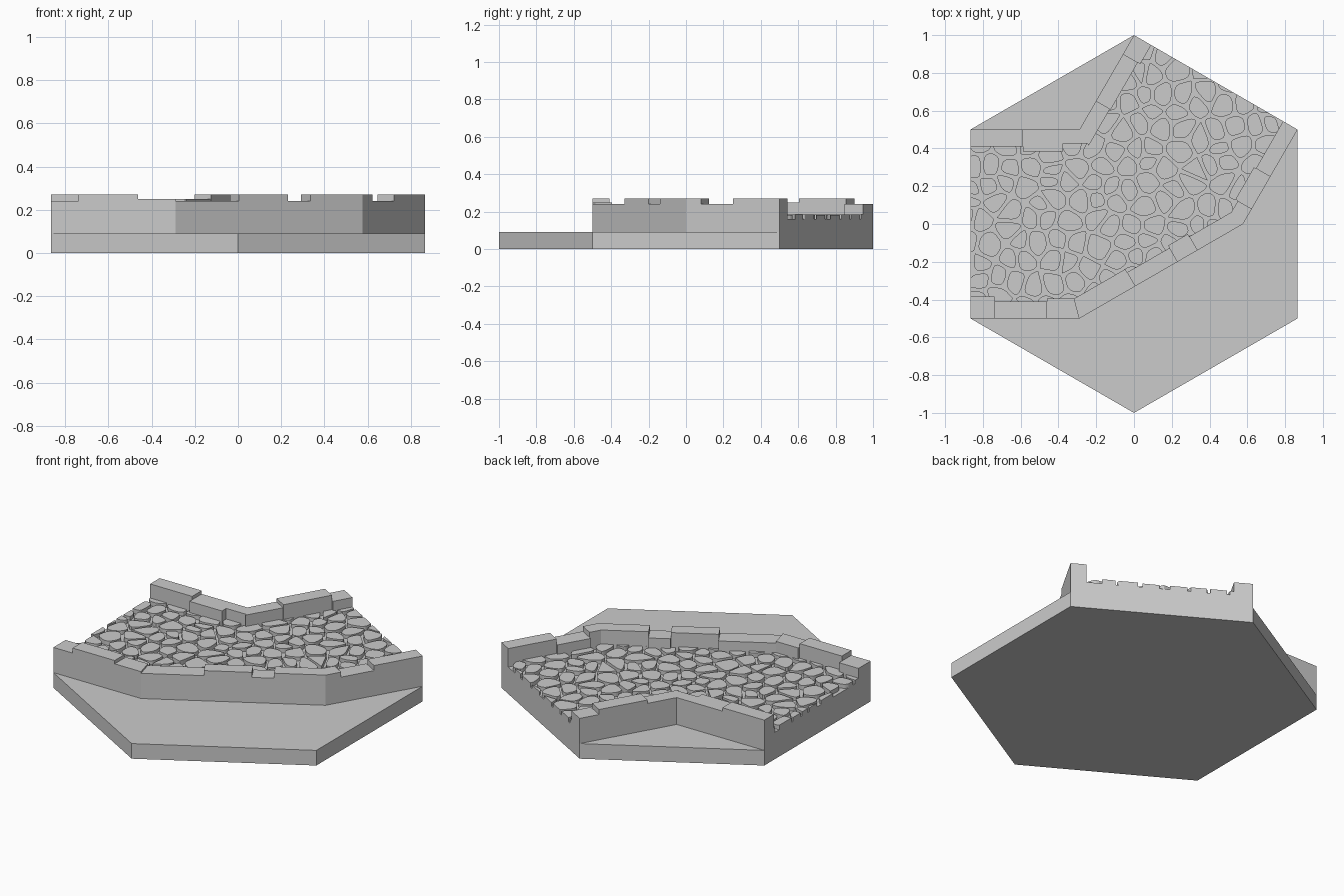
import bpy, bmesh, math, random
from mathutils import Vector

if "Cube" in bpy.data.objects:
    bpy.data.objects.remove(bpy.data.objects["Cube"])

random.seed(7)
stone_grey = bpy.data.materials.new("stone_grey")
stone_grey.diffuse_color = (0.6, 0.6, 0.6, 1)
stone_grey.use_nodes = True
stone_grey.node_tree.nodes["Principled BSDF"].inputs["Base Color"].default_value = stone_grey.diffuse_color

S = math.sqrt(3) / 2
BASE_Z, FLOOR_Z, COBBLE_Z = 0.09, 0.16, 0.185


def prisms(name, items):
    """One object made of upright prisms; items are (outline, bottom, top)."""
    bm = bmesh.new()
    for pts, z0, z1 in items:
        low = [bm.verts.new((p[0], p[1], z0)) for p in pts]
        high = [bm.verts.new((p[0], p[1], z1)) for p in pts]
        bm.faces.new(low[::-1])
        bm.faces.new(high)
        n = len(pts)
        for i in range(n):
            j = (i + 1) % n
            bm.faces.new((low[i], low[j], high[j], high[i]))
    bmesh.ops.recalc_face_normals(bm, faces=bm.faces)
    mesh = bpy.data.meshes.new(name)
    bm.to_mesh(mesh)
    bm.free()
    mesh.materials.append(stone_grey)
    obj = bpy.data.objects.new(name, mesh)
    bpy.context.collection.objects.link(obj)
    return obj


def clip(poly, point, normal):
    """Keep the part of a polygon behind the line through point."""
    out = []
    for i, a in enumerate(poly):
        b = poly[(i + 1) % len(poly)]
        da, db = (a - point).dot(normal), (b - point).dot(normal)
        if da <= 0:
            out.append(a)
        if (da < 0 < db) or (db < 0 < da):
            out.append(a.lerp(b, da / (da - db)))
    return out


def area(poly):
    return 0.5 * sum(a.cross(b) for a, b in zip(poly, poly[1:] + poly[:1]))


def rounded(poly, steps=2):
    """Cut the corners of a polygon repeatedly."""
    for _ in range(steps):
        new = []
        for a, b in zip(poly, poly[1:] + poly[:1]):
            new += [a.lerp(b, 0.22), a.lerp(b, 0.78)]
        poly = new
    return poly


# Hexagonal base
hexagon = [Vector((math.sin(math.radians(60 * i)), math.cos(math.radians(60 * i))))
           for i in range(6)]
prisms("hex_base", [(hexagon, 0, BASE_Z)])

# Raised road bed with a bend
left_path = [Vector(p) for p in ((-S, 0.5), (-S / 3, 0.5), (0, 1))]
right_path = [Vector(p) for p in ((S, 0.5), (S * 2 / 3, 0), (-S / 3, -0.5), (-S, -0.5))]
prisms("road_bed", [(left_path + right_path, BASE_Z, FLOOR_Z)])


# Parapet walls: blocks of (end fraction, thickness, top height) on each segment
def wall(name, path, segments):
    dirs = [(b - a).normalized() for a, b in zip(path, path[1:])]
    mitre = [0]
    for d, e in zip(dirs, dirs[1:]):
        mitre.append(math.tan(math.atan2(d.cross(e), d.dot(e)) / 2))
    mitre.append(0)
    items = []
    for i, blocks in enumerate(segments):
        a, b, d = path[i], path[i + 1], dirs[i]
        inward = Vector((d.y, -d.x))
        t0 = 0
        for t1, thick, top in blocks:
            p, q = a.lerp(b, t0), a.lerp(b, t1)
            s0 = -mitre[i] * thick if t0 == 0 else 0
            s1 = mitre[i + 1] * thick if t1 == 1 else 0
            items.append(([p, q, q + inward * thick + d * s1,
                           p + inward * thick + d * s0], FLOOR_Z, top))
            t0 = t1
    prisms(name, items)


wall("back_left_wall", left_path, [
    [(0.48, 0.09, 0.27), (0.85, 0.115, 0.25), (1, 0.075, 0.25)],
    [(0.3, 0.085, 0.25), (0.8, 0.09, 0.27), (1, 0.105, 0.24)],
])
wall("front_right_wall", right_path, [
    [(0.5, 0.088, 0.27), (0.84, 0.1, 0.24), (1, 0.085, 0.27)],
    [(0.28, 0.085, 0.27), (0.4, 0.1, 0.24), (0.66, 0.085, 0.27), (1, 0.105, 0.24)],
    [(0.3, 0.105, 0.25), (0.78, 0.09, 0.27), (1, 0.115, 0.24)],
])

# Floor limits, tucked slightly under the wall blocks
IN = 0.07


def limits(path):
    for a, b in zip(path, path[1:]):
        d = (b - a).normalized()
        out = Vector((-d.y, d.x))
        yield a - out * IN, out


bounds = list(limits(right_path))
bounds += [(Vector((-S, 0)), Vector((-1, 0))), (Vector((0, 1)), Vector((0.5, S)))]
bend = list(limits(left_path))

# Cobbles: rounded cells around scattered centres
step = 0.113
seeds = []
for r in range(-7, 13):
    for c in range(-10, 11):
        seeds.append(Vector(((c + 0.5 * (r % 2)) * step + random.uniform(-0.042, 0.042),
                             r * step * 0.9 + random.uniform(-0.042, 0.042))))
cobbles = []
for s in seeds:
    cell = [s + Vector(k) * 0.2 for k in ((-1, -1), (1, -1), (1, 1), (-1, 1))]
    for o in seeds:
        gap = o - s
        if 0 < gap.length < 0.4 and cell:
            n = gap.normalized()
            cell = clip(cell, s + gap / 2 - n * 0.008, n)
    if len(cell) < 3:
        continue
    cell = rounded(cell)
    # The bend is concave, so each cobble follows the arm it lies in
    arm = min(bend, key=lambda e: (s - e[0]).dot(e[1]))
    for point, normal in bounds + [arm]:
        if cell:
            cell = clip(cell, point, normal)
    if len(cell) > 2 and area(cell) > 0.0006:
        cobbles.append((cell, FLOOR_Z, COBBLE_Z + random.uniform(-0.004, 0.002)))
prisms("cobblestones", cobbles)
